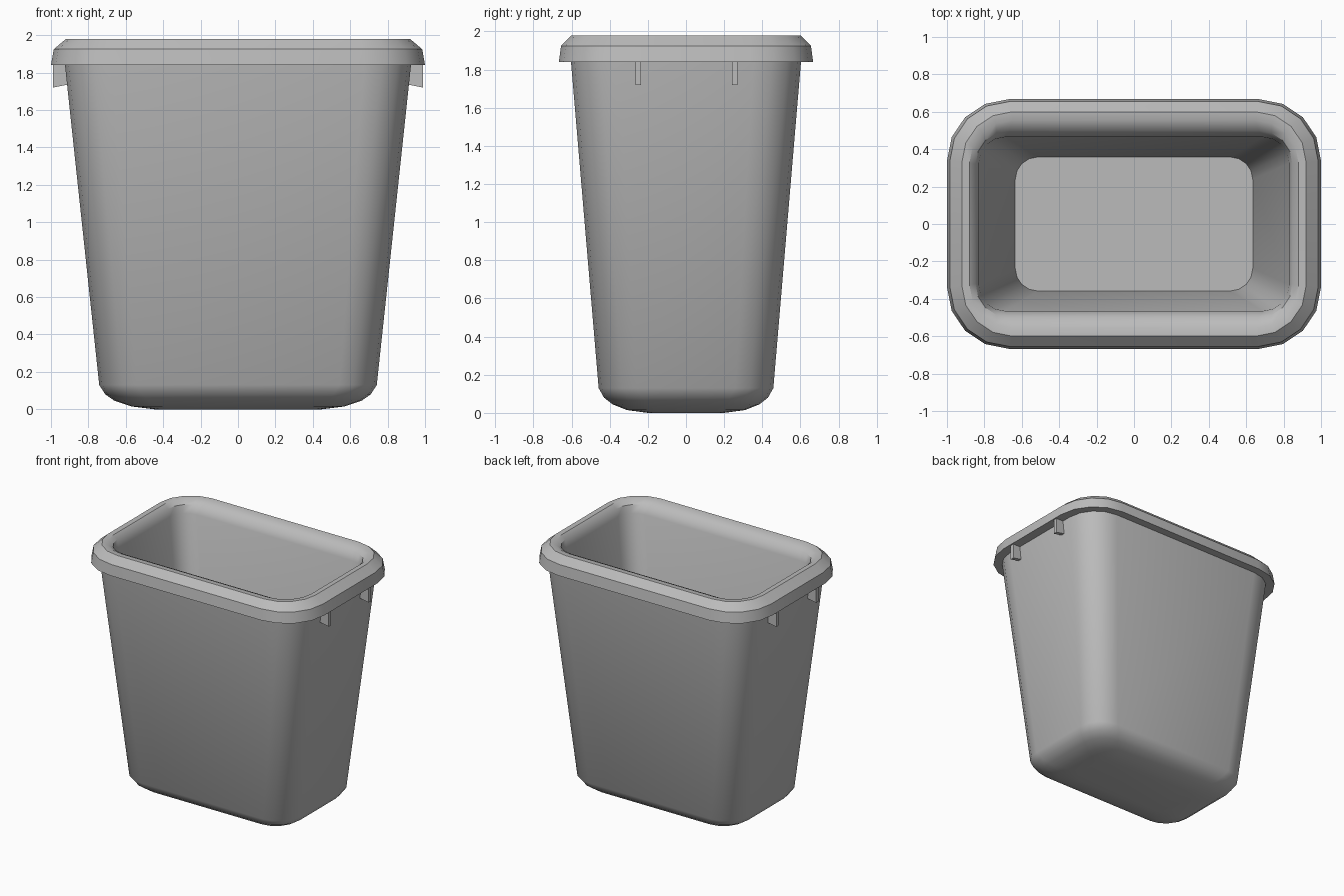
import bpy, bmesh, math
from mathutils import Vector

old = bpy.data.objects.get("Cube")
if old:
    bpy.data.objects.remove(old, do_unlink=True)

plastic = bpy.data.materials.new("grey plastic")
plastic.use_nodes = True
colour = (0.5, 0.5, 0.5, 1)
plastic.diffuse_color = colour
plastic.node_tree.nodes["Principled BSDF"].inputs["Base Color"].default_value = colour


def rounded_ring(bm, hx, hy, radius, z, steps=4):
    """Closed ring of vertices around a rounded rectangle."""
    ring = []
    for quarter in range(4):
        sx = 1 if quarter in (0, 3) else -1
        sy = 1 if quarter < 2 else -1
        for i in range(steps + 1):
            a = math.pi / 2 * (quarter + i / steps)
            ring.append(bm.verts.new((sx * (hx - radius) + radius * math.cos(a),
                                      sy * (hy - radius) + radius * math.sin(a), z)))
    return ring


def finish(bm, name, angle):
    bmesh.ops.recalc_face_normals(bm, faces=bm.faces)
    mesh = bpy.data.meshes.new(name)
    bm.to_mesh(mesh)
    bm.free()
    obj = bpy.data.objects.new(name, mesh)
    bpy.context.collection.objects.link(obj)
    mesh.materials.append(plastic)
    bpy.ops.object.select_all(action='DESELECT')
    obj.select_set(True)
    bpy.context.view_layer.objects.active = obj
    bpy.ops.object.shade_smooth_by_angle(angle=math.radians(angle))
    return obj


# Bin shell: half width, half depth, corner radius, height, from underside
# up the outside, over the rim and down the inside to the floor
profile = [
    (0.45, 0.20, 0.12, 0.0),
    (0.57, 0.31, 0.16, 0.015),
    (0.66, 0.385, 0.18, 0.045),
    (0.71, 0.43, 0.20, 0.08),
    (0.742, 0.458, 0.20, 0.13),
    (0.925, 0.603, 0.25, 1.84),
    (1.0, 0.667, 0.33, 1.84),
    (0.985, 0.655, 0.32, 1.925),
    (0.92, 0.60, 0.27, 1.98),
    (0.88, 0.555, 0.23, 1.978),
    (0.847, 0.50, 0.18, 1.95),
    (0.83, 0.465, 0.14, 1.89),
    (0.635, 0.358, 0.12, 0.11),
]
bm = bmesh.new()
rings = [rounded_ring(bm, *p) for p in profile]
for a, b in zip(rings, rings[1:]):
    for i in range(len(a)):
        j = (i + 1) % len(a)
        bm.faces.new((a[i], a[j], b[j], b[i]))
bm.faces.new(rings[0])
bm.faces.new(rings[-1])
finish(bm, "bin_shell", 35)


# Small support ribs under the rim at both ends
def rib(name, side, y):
    bm = bmesh.new()
    outline = [(0.90, 1.738), (0.99, 1.72), (0.99, 1.845), (0.90, 1.845)]
    face = bm.faces.new([bm.verts.new((side * x, y - 0.015, z)) for x, z in outline])
    new = bmesh.ops.extrude_face_region(bm, geom=[face])["geom"]
    moved = [v for v in new if isinstance(v, bmesh.types.BMVert)]
    bmesh.ops.translate(bm, verts=moved, vec=Vector((0, 0.03, 0)))
    finish(bm, name, 30)


for side, side_name in ((1, "left"), (-1, "right")):
    for y, end_name in ((-0.25, "front"), (0.255, "back")):
        rib(f"{side_name}_{end_name}_rib", side, y)
